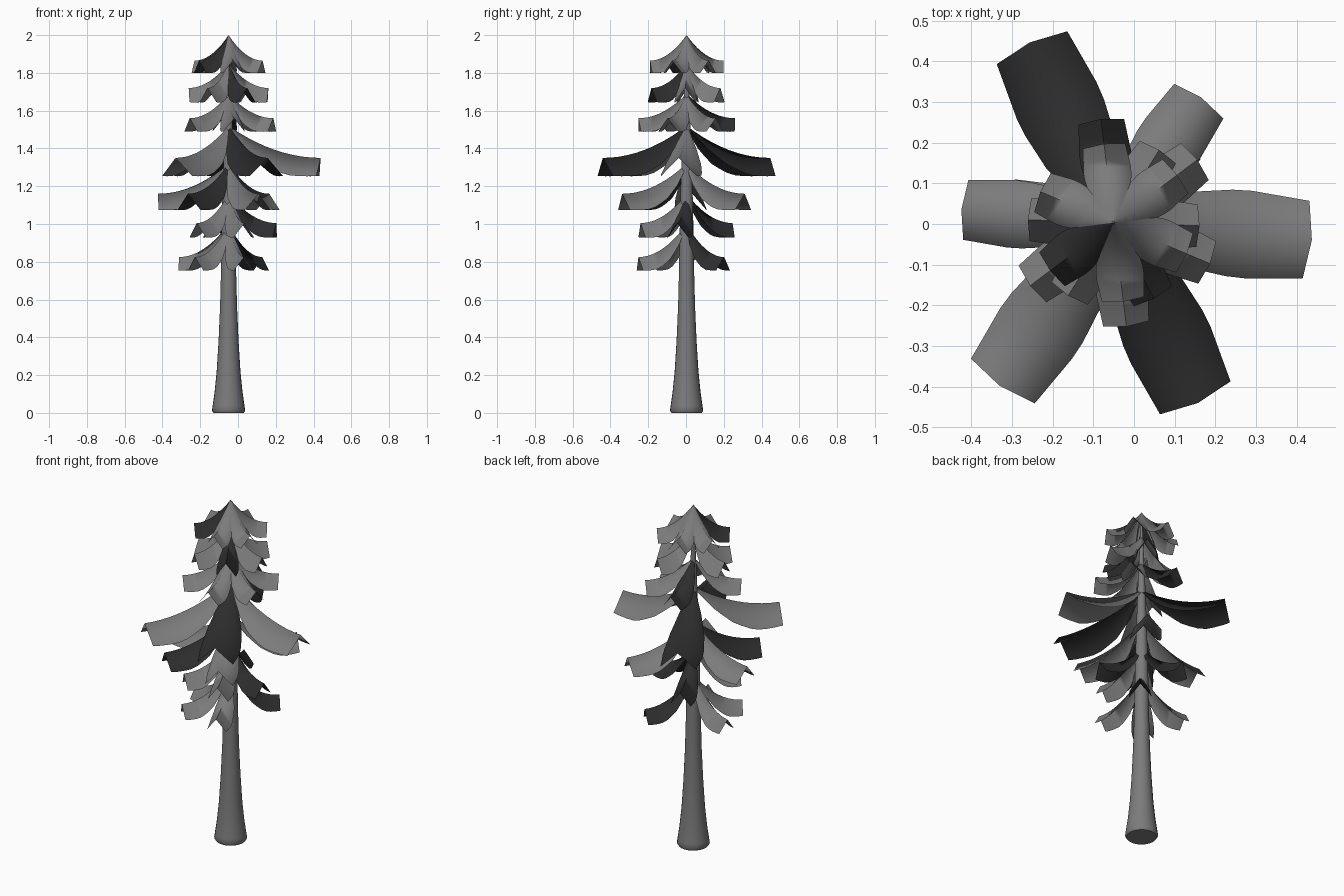
import bpy, bmesh
from math import cos, sin, radians, tau

old = bpy.data.objects.get("Cube")
if old:
    bpy.data.objects.remove(old, do_unlink=True)


def make_material(name, value):
    mat = bpy.data.materials.new(name)
    mat.use_nodes = True
    colour = (value, value, value, 1)
    mat.diffuse_color = colour
    mat.node_tree.nodes["Principled BSDF"].inputs["Base Color"].default_value = colour
    return mat


grey = make_material("mid grey", 0.2)
dark = make_material("dark grey", 0.026)
CX, CY = -0.05, 0.003


def finish(bm, name, mat, angle):
    mesh = bpy.data.meshes.new(name)
    bm.to_mesh(mesh)
    bm.free()
    obj = bpy.data.objects.new(name, mesh)
    bpy.context.collection.objects.link(obj)
    mesh.materials.append(mat)
    bpy.ops.object.select_all(action='DESELECT')
    obj.select_set(True)
    bpy.context.view_layer.objects.active = obj
    bpy.ops.object.shade_smooth_by_angle(angle=radians(angle))
    return obj


def trunk():
    # Flared base with a rounded foot, tapering to a thin tip
    profile = [(0.08, 0), (0.088, 0.012), (0.084, 0.04), (0.074, 0.11), (0.063, 0.22),
               (0.053, 0.38), (0.045, 0.56), (0.04, 0.75), (0.034, 1.1), (0.022, 1.5),
               (0.004, 1.95)]
    sides = 24
    bm = bmesh.new()
    rings = []
    for r, z in profile:
        rings.append([bm.verts.new((CX + r * cos(tau * i / sides),
                                    CY + r * sin(tau * i / sides), z))
                      for i in range(sides)])
    for a, b in zip(rings, rings[1:]):
        for i in range(sides):
            j = (i + 1) % sides
            bm.faces.new((a[i], a[j], b[j], b[i]))
    bm.faces.new(rings[0][::-1])
    bm.faces.new(rings[-1])
    finish(bm, "trunk", grey, 50)


# Relative frond width along its length
WIDTHS = [(0, 0.08), (0.2, 0.55), (0.4, 0.85), (0.65, 1), (1, 0.87)]


def width_at(t):
    for (t0, w0), (t1, w1) in zip(WIDTHS, WIDTHS[1:]):
        if t <= t1:
            return w0 + (w1 - w0) * (t - t0) / (t1 - t0)
    return WIDTHS[-1][1]


def frond(name, angle, reach, half, top, ridge_end, edge_end, mat):
    # Drooping ridge with both sides folded down
    steps = 10
    c, s = cos(radians(angle)), sin(radians(angle))
    slope = (ridge_end - edge_end) / (half * width_at(1))
    bm = bmesh.new()
    rows = []
    for i in range(steps + 1):
        t = i / steps
        w = half * width_at(t)
        ridge = ridge_end + (top - ridge_end) * (1 - t) ** 2
        row = []
        for side in (-1, 0, 1):
            r = reach * t * (1.0 if side else 1.03)
            row.append(bm.verts.new((CX + r * c - side * w * s,
                                     CY + r * s + side * w * c,
                                     ridge - abs(side) * w * slope)))
        rows.append(row)
    for a, b in zip(rows, rows[1:]):
        for k in range(2):
            bm.faces.new((a[k], b[k], b[k + 1], a[k + 1]))
    finish(bm, name, mat, 100)


trunk()

# Tiers: top, ridge end, edge end, reach, half width, first angle, slots, dark slots
FULL = range(6)
FIVE = (0, 1, 2, 3, 4)
GAPPED = (0, 1, 2, 4)
tiers = [
    (2.0, 1.865, 1.80, 0.19, 0.06, 37, FULL, (3,)),
    (1.85, 1.72, 1.645, 0.205, 0.06, 178, FIVE, (2,)),
    (1.69, 1.56, 1.49, 0.25, 0.065, 217, (0, 1, 2, 3, 4), (4,)),
    (1.52, 1.35, 1.255, 0.475, 0.11, 235, GAPPED, (1, 4)),
    (1.32, 1.16, 1.075, 0.365, 0.085, 175, GAPPED, (1,)),
    (1.16, 1.005, 0.93, 0.25, 0.065, 229, GAPPED, (2, 4)),
    (1.0, 0.825, 0.755, 0.26, 0.062, 168, GAPPED, (4,)),
]
# Second tier starts at its left frond and skips the back one
SHIFTED = {2: (0, 1, 2, 3, 4), 3: (0, 1, 2, 4, 3)}
for n, (top, ridge, edge, reach, half, first, slots, darks) in enumerate(tiers, 1):
    for k in SHIFTED.get(n, slots):
        frond(f"tier_{n}_frond_{k + 1}", first + 60 * k, reach, half, top, ridge, edge,
              dark if k in darks else grey)
